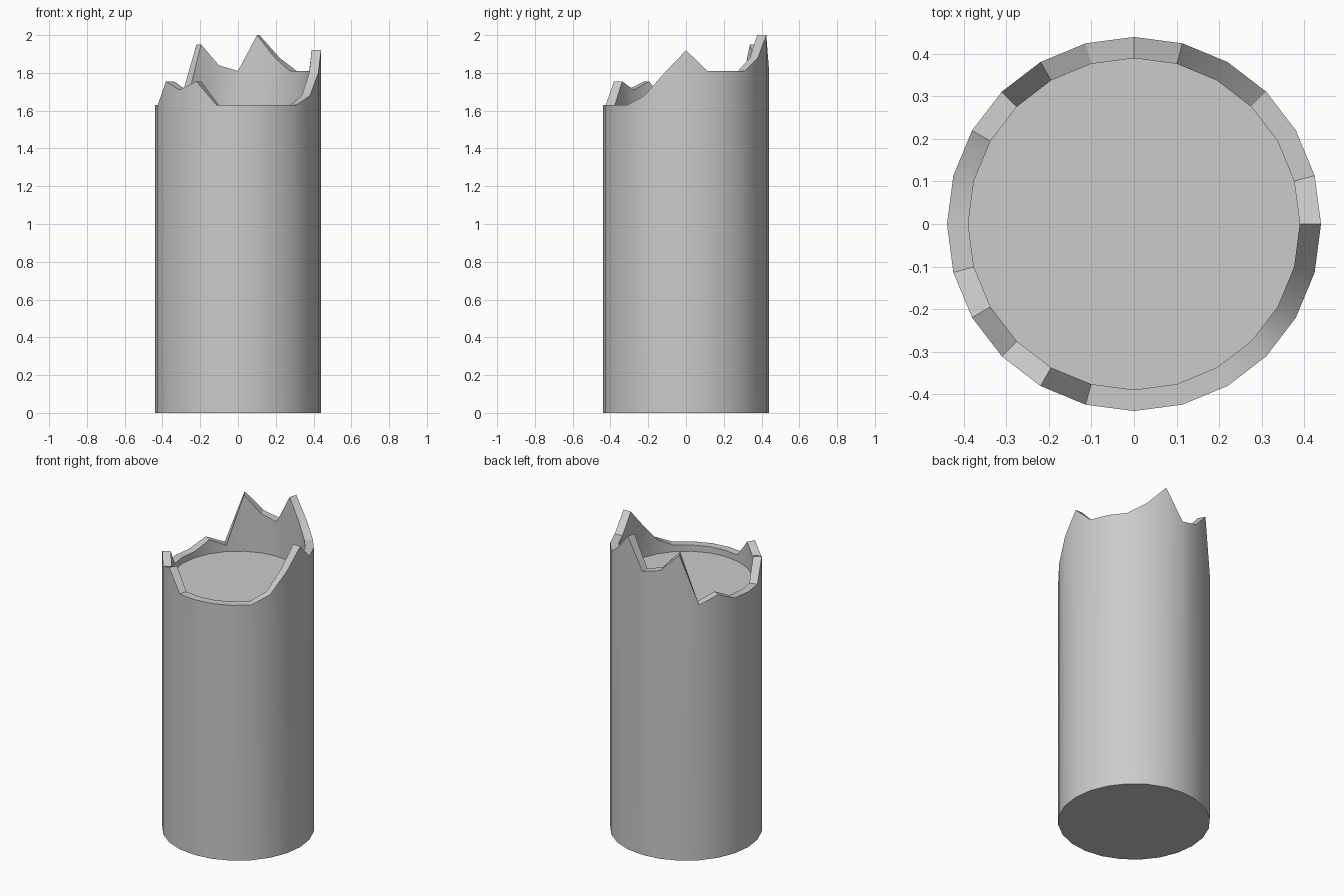
import bpy, bmesh, math

if "Cube" in bpy.data.objects:
    bpy.data.objects.remove(bpy.data.objects["Cube"])

SIDES, R_OUT, R_IN, FLOOR_Z = 24, 0.44, 0.39, 1.59

# Broken rim height at every 15 degrees, counter-clockwise from +x
RIM = [1.92, 1.81, 1.81, 1.81, 1.88, 2.00, 1.81, 1.84, 1.95, 1.63, 1.68, 1.63,
       1.63, 1.63, 1.755, 1.71, 1.755, 1.63, 1.63, 1.63, 1.63, 1.63, 1.68, 1.80]


def ring(bm, radius, heights):
    return [bm.verts.new((radius * math.cos(math.tau * i / SIDES),
                          radius * math.sin(math.tau * i / SIDES), z))
            for i, z in enumerate(heights)]


bm = bmesh.new()
rings = [ring(bm, R_OUT, [0] * SIDES),          # base
         ring(bm, R_OUT, RIM),                  # outer jagged rim
         ring(bm, R_IN, RIM),                   # inner jagged rim
         ring(bm, R_IN, [FLOOR_Z] * SIDES)]     # recessed top

# Outer wall, rim and inner wall
for a, b in zip(rings, rings[1:]):
    for i in range(SIDES):
        j = (i + 1) % SIDES
        bm.faces.new((a[i], a[j], b[j], b[i]))

# Underside and recessed top
bm.faces.new(rings[0][::-1])
bm.faces.new(rings[-1])
bmesh.ops.recalc_face_normals(bm, faces=bm.faces)

mesh = bpy.data.meshes.new("broken_column")
bm.to_mesh(mesh)
bm.free()
column = bpy.data.objects.new("broken_column", mesh)
bpy.context.collection.objects.link(column)

# Smooth round walls, crisp rim
bpy.context.view_layer.objects.active = column
column.select_set(True)
bpy.ops.object.shade_smooth_by_angle(angle=math.radians(30))
